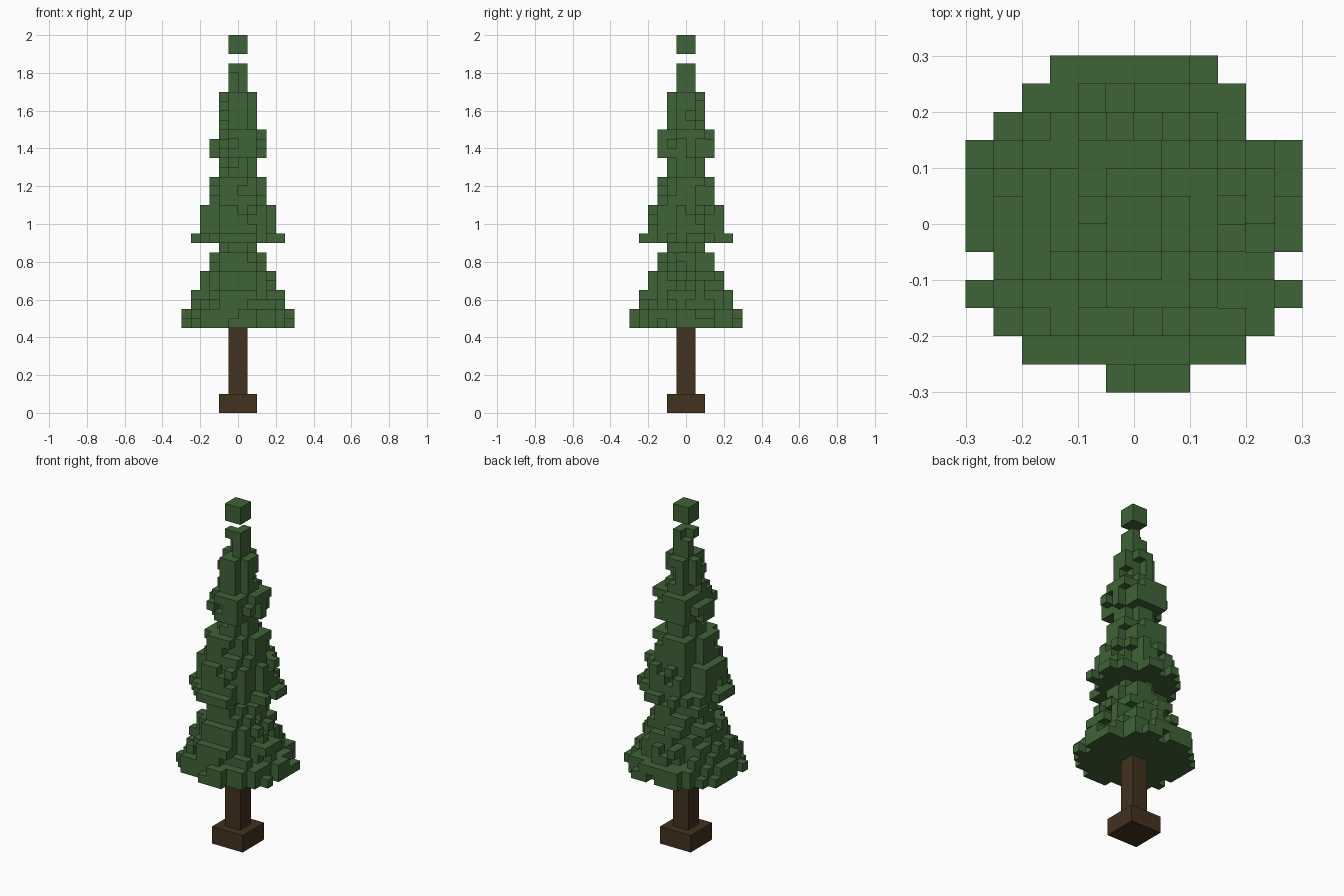
import bpy, bmesh, math, random
from mathutils import Vector

if "Cube" in bpy.data.objects:
    bpy.data.objects.remove(bpy.data.objects["Cube"])

random.seed(11)
V = 0.05  # voxel size


def material(name, rgb):
    m = bpy.data.materials.new(name)
    m.use_nodes = True
    m.diffuse_color = (*rgb, 1)
    bsdf = m.node_tree.nodes["Principled BSDF"]
    bsdf.inputs["Base Color"].default_value = (*rgb, 1)
    bsdf.inputs["Roughness"].default_value = 0.9
    return m


GREEN = material("needle green", (0.050, 0.126, 0.038))
BROWN = material("bark brown", (0.056, 0.032, 0.014))


def add_object(name, bm, mat):
    me = bpy.data.meshes.new(name)
    bm.to_mesh(me)
    bm.free()
    me.materials.append(mat)
    ob = bpy.data.objects.new(name, me)
    bpy.context.collection.objects.link(ob)
    return ob


def box(name, half, z0, z1, mat):
    bm = bmesh.new()
    bmesh.ops.create_cube(bm, size=1)
    bmesh.ops.scale(bm, vec=(2 * half, 2 * half, z1 - z0), verts=bm.verts)
    bmesh.ops.translate(bm, vec=(0, 0, (z0 + z1) / 2), verts=bm.verts)
    return add_object(name, bm, mat)


def voxel_mesh(name, cells, mat):
    """Skin of a set of voxels: only faces with no neighbour are made."""
    bm = bmesh.new()
    corners = {}

    def corner(p):
        key = tuple(round(c) for c in p)
        if key not in corners:
            corners[key] = bm.verts.new([c * V for c in key])
        return corners[key]

    for cell in cells:
        centre = Vector(cell) + Vector((0.5, 0.5, 0.5))
        for axis in range(3):
            for sign in (1, -1):
                n = Vector((0, 0, 0))
                n[axis] = sign
                if tuple(int(a + b) for a, b in zip(cell, n)) in cells:
                    continue
                u = Vector((0, 0, 0))
                u[(axis + 1) % 3] = 1
                w = n.cross(u)
                mid = centre + n / 2
                ring = [mid + (a * u + b * w) / 2
                        for a, b in ((-1, -1), (1, -1), (1, 1), (-1, 1))]
                bm.faces.new([corner(p) for p in ring])
    return add_object(name, bm, mat)


# Trunk
box("trunk_base", 0.10, 0.0, 0.10, BROWN)
box("trunk", 0.05, 0.10, 0.45, BROWN)

# Foliage tiers: (first layer, end layer, radius, rim limit), all in voxels
TIERS = [(9, 11, 6, 6.1), (11, 13, 5, 5.1), (13, 15, 4, 4.1), (15, 17, 3, 3.1),
         (17, 18, 2, 2.1), (18, 19, 5, 4.9), (19, 22, 4, 4.1), (22, 25, 3, 3.1),
         (25, 27, 2, 2.1), (27, 30, 3, 3.1), (30, 34, 2, 2.1)]

cells = set()
for z0, z1, r, rim in TIERS:
    for z in range(z0, z1):
        for x in range(-r, r):
            for y in range(-r, r):
                d = math.hypot(x + 0.5, y + 0.5)
                # The rim is fuller in the lowest layer of a tier
                kept = random.random() < (0.7 if z == z0 else 0.58)
                if d < r - 0.7 or (d < rim and kept):
                    cells.add((x, y, z))
        # Twigs that reach the full width on all four sides
        for s in (-r, r - 1):
            cells.add((s, random.choice((-1, 0)), z))
            cells.add((random.choice((-1, 0)), s, z))

# Gaps and full corners at the edge of the lowest tier
for z in (9, 10):
    for gap in ((-6, -2), (5, -2), (-3, -6), (2, -6)):
        cells.discard((*gap, z))
for x in (-4, 3):
    for y in (-5, 4):
        cells.add((x, y, 9))
# Uneven top edge of the upper tier
for y in range(-3, 3):
    cells.discard((-3, y, 29))

# Narrow stem with notched corners
for z in (34, 35, 36):
    for x in (-1, 0):
        for y in (-1, 0):
            notch = (x, y) == ((-1, 0) if z == 36 else (-1, -1))
            if not notch:
                cells.add((x, y, z))

voxel_mesh("foliage", cells, GREEN)

# Floating top block
box("top_block", 0.05, 1.90, 2.0, GREEN)
